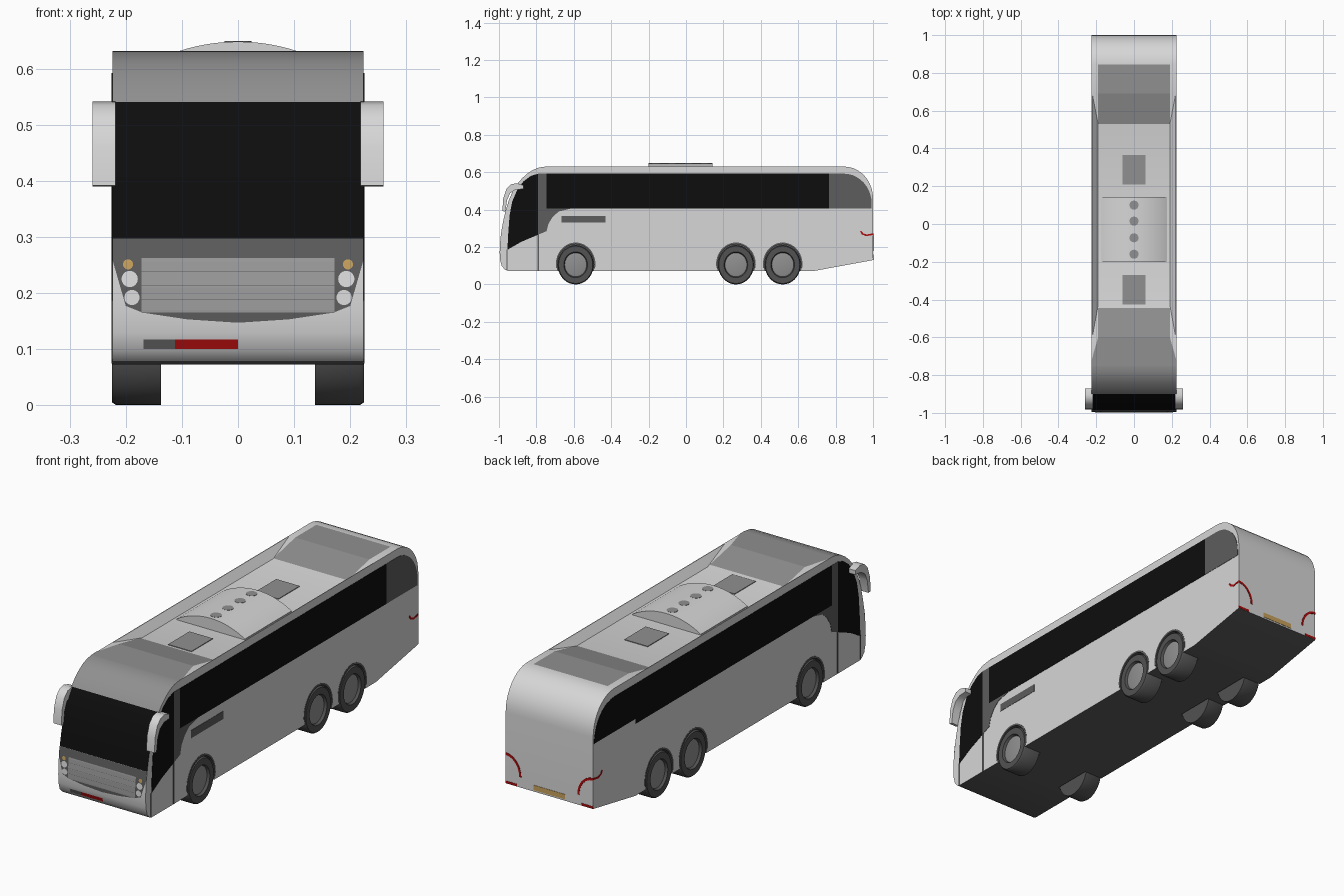
import bpy, bmesh, math

if "Cube" in bpy.data.objects:
    bpy.data.objects.remove(bpy.data.objects["Cube"])

W = 0.224  # half width of the body


def material(name, r, g, b):
    m = bpy.data.materials.new(name)
    m.diffuse_color = (r, g, b, 1)
    m.use_nodes = True
    m.node_tree.nodes["Principled BSDF"].inputs["Base Color"].default_value = m.diffuse_color
    return m


BODY = material("light_grey_paint", 0.68, 0.68, 0.68)
BLACK = material("black_glass", 0.004, 0.004, 0.004)
TRIM = material("dark_grey_trim", 0.11, 0.11, 0.11)
MID = material("mid_grey", 0.28, 0.28, 0.28)
GRILLE = material("grille_grey", 0.34, 0.34, 0.34)
TYRE = material("tyre_grey", 0.085, 0.085, 0.085)
RED = material("red", 0.42, 0.004, 0.004)
AMBER = material("amber", 0.58, 0.36, 0.11)
LAMP = material("lamp_white", 0.72, 0.72, 0.72)


def finish(name, bm, mats, mirror=False, smooth=False, fix=True):
    if fix:
        bmesh.ops.recalc_face_normals(bm, faces=bm.faces[:])
    me = bpy.data.meshes.new(name)
    bm.to_mesh(me)
    bm.free()
    for m in mats:
        me.materials.append(m)
    ob = bpy.data.objects.new(name, me)
    bpy.context.collection.objects.link(ob)
    if smooth:
        smooth_by_angle(ob)
    if mirror:
        ob.modifiers.new("mirror", 'MIRROR')
    return ob


def smooth_by_angle(ob):
    bpy.ops.object.select_all(action='DESELECT')
    ob.select_set(True)
    bpy.context.view_layer.objects.active = ob
    bpy.ops.object.shade_smooth_by_angle(angle=math.radians(35))


def prism(name, pts, axis, lo, hi, mat, mirror=False, smooth=False):
    """Extrude a 2D outline along one axis."""
    put = {'x': lambda a, b, t: (t, a, b), 'y': lambda a, b, t: (a, t, b),
           'z': lambda a, b, t: (a, b, t)}[axis]
    bm = bmesh.new()
    n = len(pts)
    A = [bm.verts.new(put(a, b, lo)) for a, b in pts]
    B = [bm.verts.new(put(a, b, hi)) for a, b in pts]
    bm.faces.new(A)
    bm.faces.new(B[::-1])
    for i in range(n):
        bm.faces.new((A[i], A[(i + 1) % n], B[(i + 1) % n], B[i]))
    return finish(name, bm, [mat], mirror, smooth)


def arc(cx, cy, rx, ry, a0, a1, n):
    return [(cx + rx * math.cos(math.radians(a0 + (a1 - a0) * i / n)),
             cy + ry * math.sin(math.radians(a0 + (a1 - a0) * i / n))) for i in range(n + 1)]


def circle(cx, cy, r, n=24):
    return arc(cx, cy, r, r, 0, 360, n)[:-1]


def rect(a0, a1, b0, b1):
    return [(a0, b0), (a1, b0), (a1, b1), (a0, b1)]


# body profile (y, z): front curve from bottom to top, then the rear curve
front = [(-0.955, 0.073), (-0.968, 0.079), (-0.985, 0.098), (-0.994, 0.13), (-0.996, 0.17),
         (-0.995, 0.21), (-0.991, 0.255), (-0.985, 0.297), (-0.975, 0.35), (-0.963, 0.40),
         (-0.947, 0.45), (-0.926, 0.50), (-0.90, 0.54), (-0.875, 0.569), (-0.845, 0.595),
         (-0.815, 0.614), (-0.785, 0.625), (-0.75, 0.63)]
rear = arc(0.845, 0.46, 0.155, 0.17, 90, 0, 10)
body = prism("body", front + rear + [(1.0, 0.13), (0.69, 0.073)], 'x', -W, W, BODY)

# cutters: roof recess and wheel arches
WHEELS = (-0.59, 0.267, 0.517)
bm = bmesh.new()
rings = []
for hx, y0, y1, z in ((0.19, -0.43, 0.53, 0.595), (0.221, -0.6, 0.69, 0.63), (0.221, -0.6, 0.69, 0.7)):
    rings.append([bm.verts.new((x, y, z)) for x, y in rect(-hx, hx, y0, y1)])
bm.faces.new(rings[0][::-1])
bm.faces.new(rings[2])
for a, b in zip(rings, rings[1:]):
    for i in range(4):
        bm.faces.new((a[i], a[(i + 1) % 4], b[(i + 1) % 4], b[i]))
cutters = [finish("roof_recess_cutter", bm, [BODY])]
for y in WHEELS:
    for s in (-1, 1):
        cutters.append(prism("arch_cutter", arc(y, 0.108, 0.1, 0.11, 0, 360, 32)[:-1], 'x',
                             *sorted((s * 0.13, s * 0.3)), BODY))
bpy.context.view_layer.objects.active = body
for c in cutters:
    m = body.modifiers.new("cut", 'BOOLEAN')
    m.operation, m.solver, m.object = 'DIFFERENCE', 'EXACT', c
    bpy.ops.object.modifier_apply(modifier=m.name)
for c in cutters:
    bpy.data.objects.remove(c)

# body colours by position and direction
body.data.materials.clear()
for m in (BODY, BLACK, MID, TRIM):
    body.data.materials.append(m)
for p in body.data.polygons:
    c, n = p.center, p.normal
    p.material_index = 0
    if abs(n.x) < 0.5 and c.y < -0.75 and c.z > 0.297:
        p.material_index = 1 if c.z < 0.54 else 2
    elif (n.z < -0.9 and c.z < 0.14) or (0.1 < abs(c.x) < 0.22 and c.z < 0.24):
        p.material_index = 3
smooth_by_angle(body)


# roof colour panels
def sheet(name, pts, mat):
    bm = bmesh.new()
    f = bm.faces.new([bm.verts.new(p) for p in pts])
    f.normal_update()
    if f.normal.z < 0:
        f.normal_flip()
    finish(name, bm, [mat], fix=False)


E = 0.0015
X = 0.19
sheet("front_roof_ramp", [(-X, -0.445, 0.598 + E), (X, -0.445, 0.598 + E), (X, -0.6, 0.63 + E), (-X, -0.6, 0.63 + E)], MID)
sheet("front_roof_panel", [(-X, -0.6, 0.63 + E), (X, -0.6, 0.63 + E), (W, -0.72, 0.63 + E), (W, -0.752, 0.63),
                           (-W, -0.752, 0.63), (-W, -0.72, 0.63 + E)], MID)
sheet("rear_roof_ramp", [(-X, 0.53, 0.595 + E), (X, 0.53, 0.595 + E), (X, 0.69, 0.63 + E), (-X, 0.69, 0.63 + E)], MID)
sheet("rear_roof_panel", [(-X, 0.69, 0.63 + E), (X, 0.69, 0.63 + E), (X, 0.845, 0.63 + E), (-X, 0.845, 0.63 + E)], MID)

# roof unit, fans and hatches
prism("roof_unit", arc(0, 0.312, 0.336, 0.336, 58.6, 121.4, 24) + [(-0.175, 0.59), (0.175, 0.59)],
      'y', -0.2, 0.142, BODY, smooth=True)
for y in (0.1, 0.015, -0.073, -0.16):
    prism("roof_fan", circle(0, y, 0.024), 'z', 0.645, 0.6487, MID)
for y in (-0.348, 0.288):
    prism("roof_hatch", rect(-0.06, 0.06, y - 0.078, y + 0.078), 'z', 0.592, 0.598, MID)


# side plates
def side(name, pts, mat, sides=(-1, 1), t=0.0015):
    for s in sides:
        prism(name, pts, 'x', *sorted((s * (W - 0.002), s * (W + t))), mat)


side("side_windscreen", [(-0.955, 0.185), (-0.88, 0.228), (-0.79, 0.266), (-0.79, 0.592), (-0.83, 0.58),
                         (-0.87, 0.55), (-0.905, 0.50), (-0.93, 0.44), (-0.943, 0.37), (-0.95, 0.28)], BLACK)
side("window_pillar", [(-0.79, 0.266), (-0.745, 0.285), (-0.735, 0.325), (-0.712, 0.362), (-0.68, 0.39),
                       (-0.61, 0.407), (-0.745, 0.407), (-0.745, 0.592), (-0.79, 0.592)], TRIM)
quarter = arc(0.845, 0.43, 0.148, 0.162, 90, 0, 10)
side("side_window", rect(-0.745, 0.765, 0.407, 0.592), BLACK, (1,))
side("rear_quarter_panel", [(0.765, 0.407), (0.765, 0.592)] + quarter + [(0.993, 0.407)], TRIM, (1,))
side("side_window_left", [(-0.745, 0.407), (-0.745, 0.592)] + quarter + [(0.69, 0.43), (0.69, 0.407)], BLACK, (-1,))
side("side_strip", rect(-0.665, -0.43, 0.33, 0.366), TRIM, (1,))
side("door_seam", rect(-0.794, -0.786, 0.074, 0.267), TRIM)
side("front_seam", rect(-0.96, -0.954, 0.077, 0.187), TRIM)
side("side_tail_light", [(0.93, 0.285), (0.94, 0.267), (0.963, 0.258), (0.999, 0.264), (0.999, 0.273),
                         (0.967, 0.267), (0.948, 0.273), (0.938, 0.286)], RED)

# wheels and arch trims
for y in WHEELS:
    side("arch_trim", arc(y, 0.108, 0.106, 0.116, -10, 190, 24) + arc(y, 0.108, 0.097, 0.107, 190, -10, 24),
         TRIM, t=0.001)
    bm = bmesh.new()
    N = 36
    rings = [[bm.verts.new((x, y + 0.096 * s * math.cos(i * math.tau / N), 0.105 + 0.105 * s * math.sin(i * math.tau / N)))
              for i in range(N)]
             for x, s in ((0.137, 1), (0.217, 1), (0.2245, 0.95), (0.2245, 0.66), (0.213, 0.61), (0.216, 0.5))]
    bm.faces.new(rings[0][::-1])
    bm.faces.new(rings[-1]).material_index = 1
    for k, (a, b) in enumerate(zip(rings, rings[1:])):
        for i in range(N):
            f = bm.faces.new((a[i], a[(i + 1) % N], b[(i + 1) % N], b[i]))
            f.material_index = int(k == 4)
    finish("wheel", bm, [TYRE, MID], mirror=True, smooth=True)

# mirrors
prism("wing_mirror", [(-0.87, 0.53), (-0.905, 0.541), (-0.935, 0.535), (-0.96, 0.51), (-0.977, 0.46), (-0.982, 0.392),
                      (-0.966, 0.39), (-0.957, 0.45), (-0.94, 0.488), (-0.91, 0.507), (-0.87, 0.51)],
      'x', 0.218, 0.259, BODY, mirror=True, smooth=True)


# front details, draped over the curved nose
def front_y(z):
    for (y0, z0), (y1, z1) in zip(front, front[1:]):
        if z0 <= z <= z1:
            return y0 + (y1 - y0) * (z - z0) / (z1 - z0)
    return front[0][0]


def nose(name, pts, mat, off, mirror=False):
    bm = bmesh.new()
    f = bm.faces.new([bm.verts.new((x, 0, z)) for x, z in pts])
    f.normal_update()
    if f.normal.y > 0:
        f.normal_flip()
    for _, z in front[1:-1]:
        bmesh.ops.bisect_plane(bm, geom=bm.verts[:] + bm.edges[:] + bm.faces[:],
                               plane_co=(0, 0, z), plane_no=(0, 0, 1))
    for v in bm.verts:
        v.co.y = front_y(v.co.z) - off
    finish(name, bm, [mat], mirror, fix=False)


half = [(W, 0.297), (W, 0.26), (0.2, 0.177), (0.17, 0.165), (0.09, 0.153), (0, 0.147)]
nose("front_mask", half + [(-x, z) for x, z in half[-2::-1]], TRIM, 0.001)
for i in range(4):
    z = 0.165 + i * 0.0245
    nose("grille_slat", rect(-0.172, 0.172, z, z + 0.0235), GRILLE, 0.003)
nose("indicator", circle(0.196, 0.251, 0.009), AMBER, 0.003, True)
nose("upper_headlight", circle(0.193, 0.225, 0.0145), LAMP, 0.003, True)
nose("lower_headlight", circle(0.189, 0.192, 0.0135), LAMP, 0.003, True)
nose("red_badge", rect(-0.112, 0, 0.1, 0.117), RED, 0.002)
nose("grey_badge", rect(-0.168, -0.112, 0.1, 0.117), TRIM, 0.002)

# rear details
prism("tail_light_arc", arc(W, 0.178, 0.08, 0.095, 90, 180, 14) + arc(W, 0.178, 0.07, 0.084, 180, 90, 14),
      'y', 0.998, 1.0015, RED, mirror=True)
prism("tail_light_bar", rect(0.165, W, 0.131, 0.142), 'y', 0.998, 1.0015, RED, mirror=True)
prism("rear_plate", rect(-0.08, 0.08, 0.137, 0.16), 'y', 0.998, 1.0015, AMBER)
